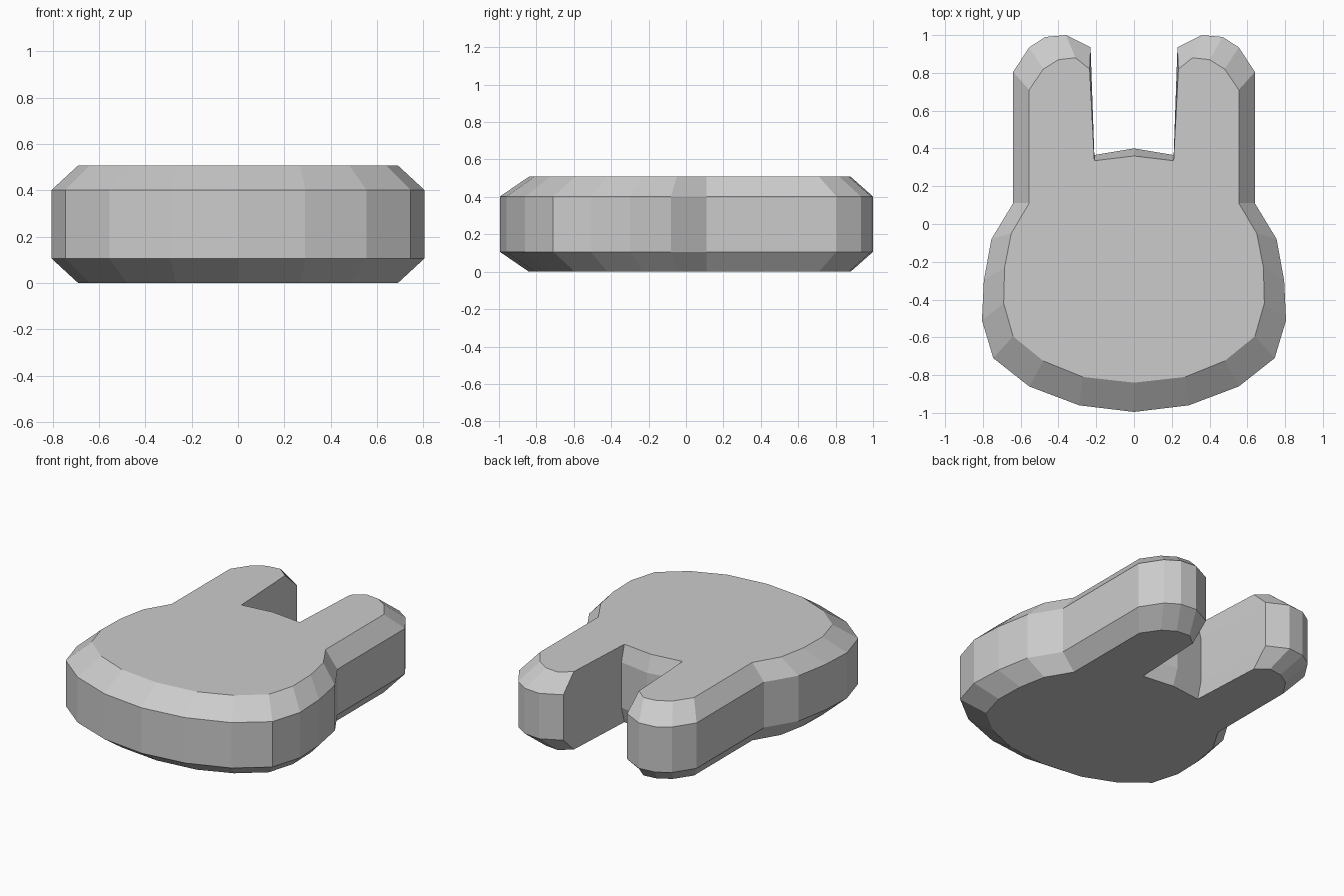
import bpy, bmesh

if "Cube" in bpy.data.objects:
    bpy.data.objects.remove(bpy.data.objects["Cube"])

# Right half of the outline, chin to notch: widest ring and cap ring
WIDE = [(0, -0.995), (0.29, -0.96), (0.555, -0.86), (0.745, -0.71), (0.805, -0.51),
        (0.795, -0.30), (0.755, -0.08), (0.64, 0.11), (0.64, 0.805), (0.555, 0.935),
        (0.47, 0.99), (0.36, 1.0), (0.23, 0.935), (0.21, 0.365), (0, 0.40)]
CAP = [(0, -0.84), (0.27, -0.81), (0.48, -0.725), (0.64, -0.595), (0.69, -0.42),
       (0.685, -0.23), (0.65, -0.05), (0.555, 0.11), (0.555, 0.71), (0.48, 0.82),
       (0.40, 0.87), (0.31, 0.88), (0.235, 0.82), (0.21, 0.335), (0, 0.36)]


def mirrored(half):
    return half + [(-x, y) for x, y in half[-2:0:-1]]


# Rabbit-shaped slab: stacked rings with bevelled rims and flat caps
bm = bmesh.new()
levels = [(CAP, 0), (WIDE, 0.106), (WIDE, 0.402), (CAP, 0.508)]
rings = [[bm.verts.new((x, y, z)) for x, y in mirrored(half)] for half, z in levels]
for low, high in zip(rings, rings[1:]):
    for i in range(len(low)):
        j = (i + 1) % len(low)
        bm.faces.new((low[i], low[j], high[j], high[i]))
bm.faces.new(rings[0][::-1])
bm.faces.new(rings[-1])
bmesh.ops.recalc_face_normals(bm, faces=bm.faces)

mesh = bpy.data.meshes.new("rabbit_head_slab")
bm.to_mesh(mesh)
bm.free()
bpy.context.collection.objects.link(bpy.data.objects.new("rabbit_head_slab", mesh))
